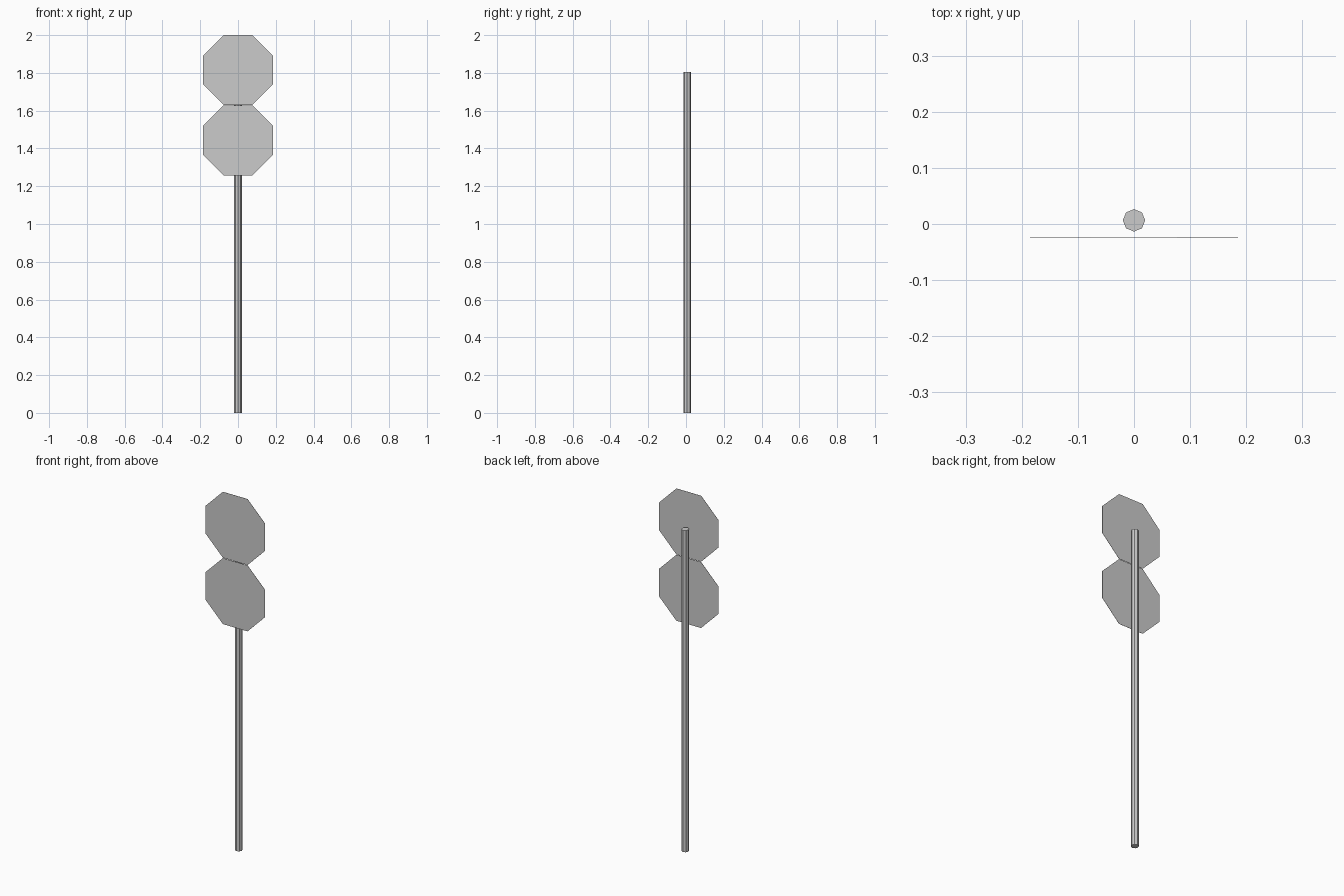
import bpy
from math import pi, cos

if "Cube" in bpy.data.objects:
    bpy.data.objects.remove(bpy.data.objects["Cube"])


def prism(name, sides, radius, depth, location, rotation):
    bpy.ops.mesh.primitive_cylinder_add(vertices=sides, radius=radius, depth=depth,
                                        location=location, rotation=rotation)
    obj = bpy.context.object
    obj.name = name
    bpy.ops.object.transform_apply(location=False, rotation=True, scale=True)
    return obj


# Low-poly post, corners on the x and y axes
POST_HEIGHT = 1.805
prism("post", 8, 0.02, POST_HEIGHT, (0, 0.0065, POST_HEIGHT / 2), (0, 0, 0))

# Two thin octagonal sign plates in front of the post, flat edges up
APOTHEM = 0.185
for name, z in (("upper_sign_plate", 1.815), ("lower_sign_plate", 1.443)):
    plate = prism(name, 8, APOTHEM / cos(pi / 8), 0.001, (0, -0.0245, z), (pi / 2, pi / 8, 0))
